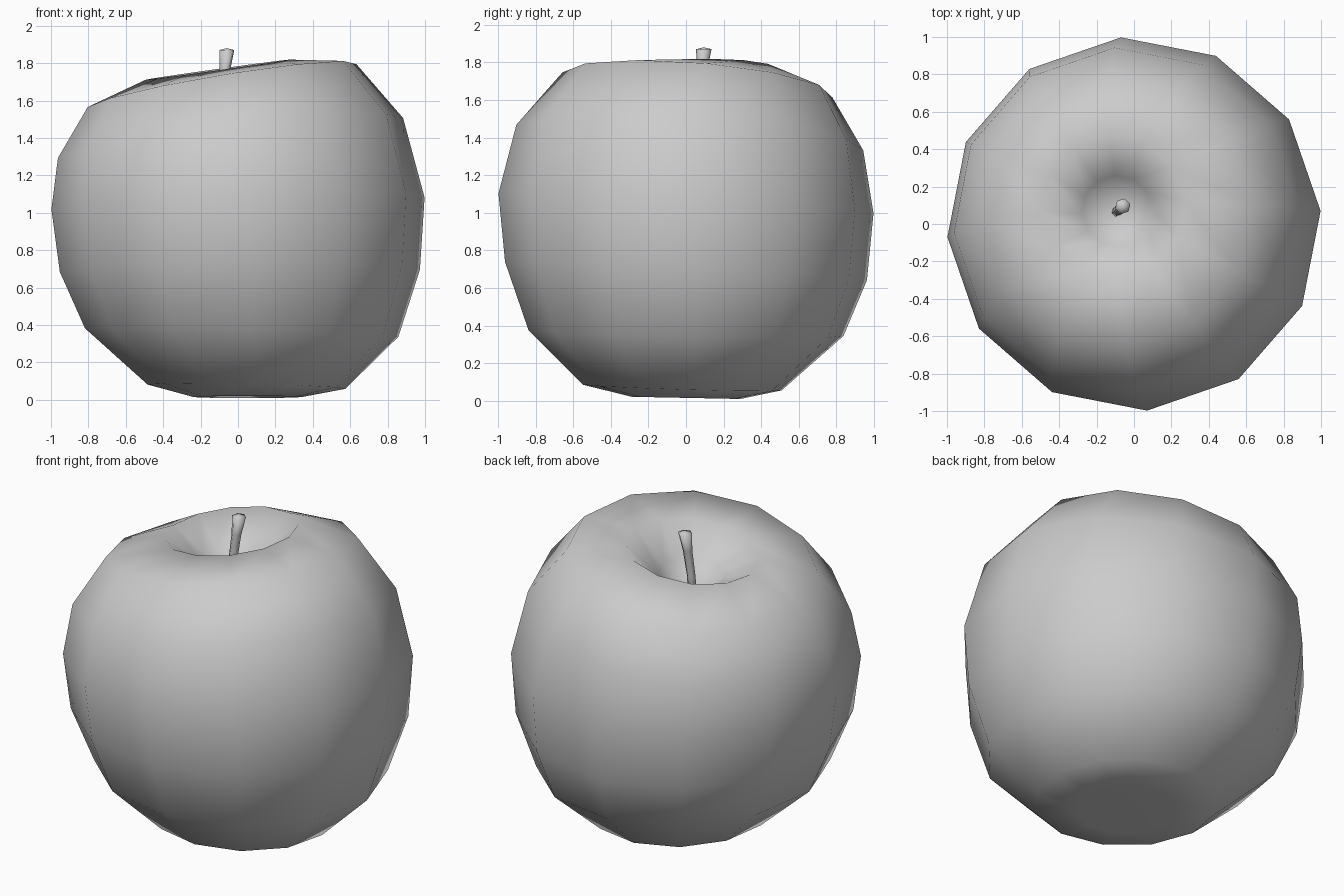
import bpy, bmesh, math
from mathutils import Vector

cube = bpy.data.objects.get("Cube")
if cube:
    bpy.data.objects.remove(cube, do_unlink=True)

grey = bpy.data.materials.new("plain_grey")
grey.use_nodes = True
COLOUR = (0.6, 0.6, 0.6, 1)
grey.diffuse_color = COLOUR
grey.node_tree.nodes["Principled BSDF"].inputs["Base Color"].default_value = COLOUR


def loft(name, rings, start, end, sides, turn):
    """Skin tilted rings (x, y, z, radius, slope_x, slope_y), closing each end to a point."""
    bm = bmesh.new()
    loops = []
    for x, y, z, r, sx, sy in rings:
        loop = []
        for i in range(sides):
            a = turn + math.tau * i / sides
            dx, dy = r * math.cos(a), r * math.sin(a)
            loop.append(bm.verts.new((x + dx, y + dy, z + sx * dx + sy * dy)))
        loops.append(loop)
    first, last = bm.verts.new(start), bm.verts.new(end)
    for i in range(sides):
        j = (i + 1) % sides
        for low, high in zip(loops, loops[1:]):
            bm.faces.new((low[i], low[j], high[j], high[i]))
        bm.faces.new((first, loops[0][j], loops[0][i]))
        bm.faces.new((last, loops[-1][i], loops[-1][j]))
    bmesh.ops.recalc_face_normals(bm, faces=bm.faces)
    for f in bm.faces:
        f.smooth = True
    mesh = bpy.data.meshes.new(name)
    bm.to_mesh(mesh)
    bm.free()
    mesh.materials.append(grey)
    obj = bpy.data.objects.new(name, mesh)
    bpy.context.collection.objects.link(obj)
    return obj


# Fruit body: shallow dimple below, lopsided shoulders, deep hollow on top
loft("fruit_body", [
    (0.05, 0.00, 0.015, 0.29, 0.00, -0.02),
    (0.045, -0.02, 0.07, 0.53, -0.02, -0.03),
    (0.02, 0.00, 0.36, 0.84, -0.025, -0.02),
    (0.01, 0.00, 0.69, 0.965, 0.01, -0.05),
    (0.00, 0.00, 1.05, 1.00, 0.035, -0.05),
    (-0.04, 0.02, 1.40, 0.925, 0.12, -0.065),
    (-0.085, 0.06, 1.68, 0.72, 0.165, -0.08),
    (-0.11, 0.09, 1.765, 0.385, 0.14, 0.01),
    (-0.09, 0.07, 1.61, 0.19, 0.08, 0.00),
], (0.04, 0.0, 0.09), (-0.08, 0.06, 1.43), 12, math.radians(4))

# Stem: leaning, flaring towards its cut top
loft("stem", [
    (-0.095, 0.065, 1.42, 0.027, 0, 0),
    (-0.085, 0.07, 1.60, 0.026, 0, 0),
    (-0.07, 0.085, 1.76, 0.029, 0, 0),
    (-0.06, 0.095, 1.87, 0.042, 0, 0),
], (-0.095, 0.065, 1.41), (-0.06, 0.095, 1.88), 6, 0.3)
